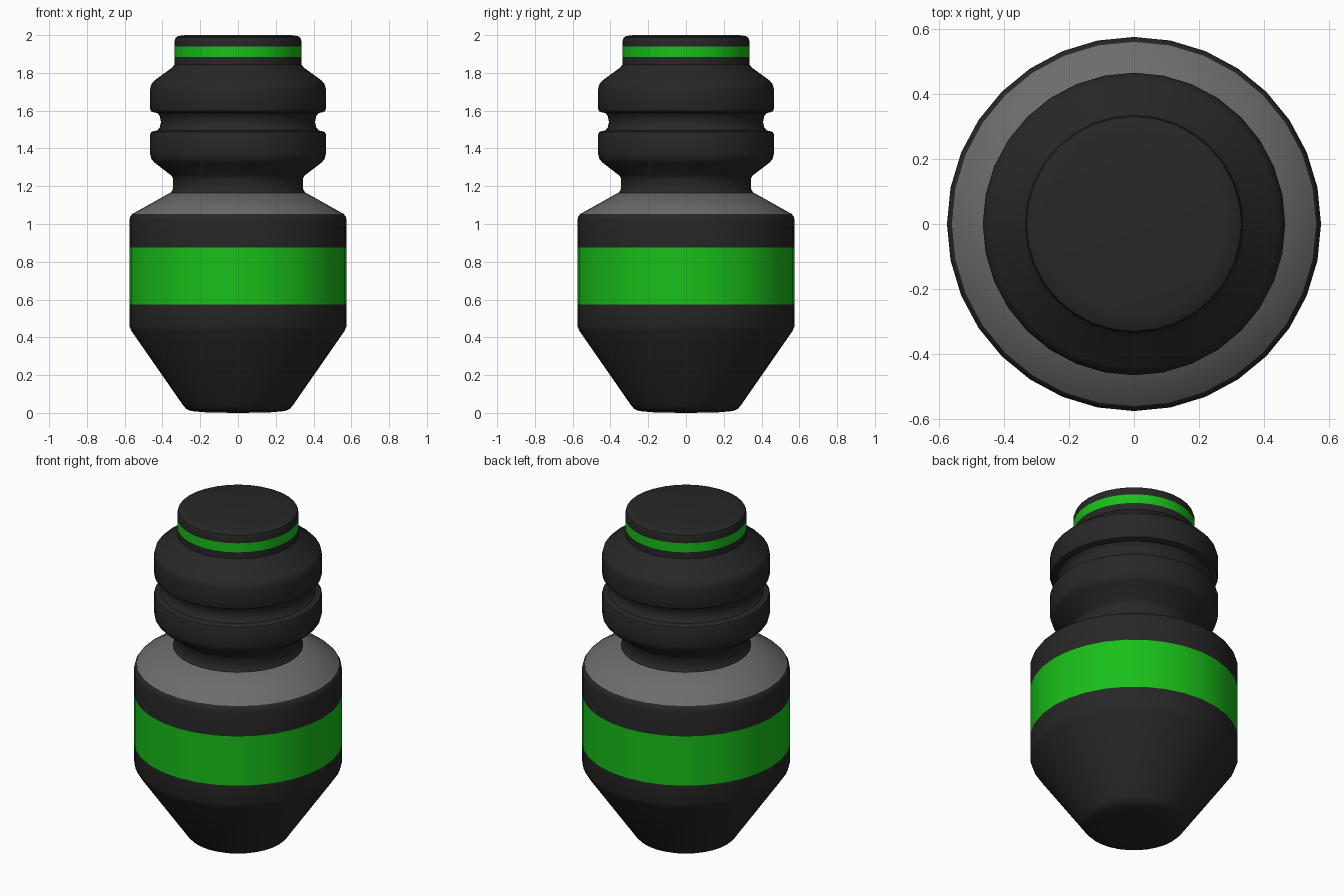
import bpy, bmesh, math

if "Cube" in bpy.data.objects:
    bpy.data.objects.remove(bpy.data.objects["Cube"])

SEGMENTS = 32


def material(name, rgb):
    mat = bpy.data.materials.new(name)
    mat.diffuse_color = (*rgb, 1.0)
    mat.use_nodes = True
    mat.node_tree.nodes["Principled BSDF"].inputs["Base Color"].default_value = mat.diffuse_color
    return mat


BLACK = material("black_rubber", (0.02, 0.02, 0.02))
GREEN = material("green_stripe", (0.01, 0.52, 0.01))
GREY = material("grey_metal", (0.15, 0.15, 0.15))
MATS = [BLACK, GREEN, GREY]


def lathe(name, profile, stripes=()):
    """Spin (radius, z) points about z; stripes are (z_low, z_high, material index)."""
    bm = bmesh.new()
    rings = []
    for r, z in profile:
        if r == 0:
            rings.append([bm.verts.new((0, 0, z))] * SEGMENTS)
        else:
            rings.append([bm.verts.new((r * math.cos(a), r * math.sin(a), z))
                          for a in (2 * math.pi * i / SEGMENTS for i in range(SEGMENTS))])
    for low, high in zip(rings, rings[1:]):
        for i in range(SEGMENTS):
            j = (i + 1) % SEGMENTS
            corners = dict.fromkeys([low[i], low[j], high[j], high[i]])
            face = bm.faces.new(list(corners))
            z = face.calc_center_median().z
            for z0, z1, index in stripes:
                if z0 < z < z1:
                    face.material_index = index
    bmesh.ops.recalc_face_normals(bm, faces=bm.faces)
    mesh = bpy.data.meshes.new(name)
    bm.to_mesh(mesh)
    bm.free()
    for mat in MATS:
        mesh.materials.append(mat)
    obj = bpy.data.objects.new(name, mesh)
    bpy.context.collection.objects.link(obj)
    bpy.ops.object.select_all(action='DESELECT')
    obj.select_set(True)
    bpy.context.view_layer.objects.active = obj
    bpy.ops.object.shade_smooth_by_angle(angle=math.radians(35))
    return obj


# Tapered base, wide barrel with green stripe, grey sloping shoulder;
# closed on top so it is a solid body
lathe("main_body", [
    (0, 0), (0.16, 0.002), (0.25, 0.01), (0.275, 0.022), (0.292, 0.042),
    (0.31, 0.068), (0.565, 0.435), (0.575, 0.46), (0.575, 0.575),
    (0.575, 0.875), (0.575, 1.02), (0.571, 1.038), (0.56, 1.053),
    (0.36, 1.165), (0.0, 1.165),
], [(0.575, 0.875, 1), (1.053, 1.164, 2)])

# Narrow neck, two bulging collars with a groove between, and the cap
lathe("neck_and_cap", [
    (0, 1.16), (0.36, 1.163), (0.347, 1.178), (0.343, 1.2), (0.343, 1.24),
    (0.352, 1.256), (0.442, 1.325), (0.458, 1.343), (0.465, 1.37),
    (0.465, 1.475), (0.46, 1.486), (0.448, 1.491),
    (0.428, 1.495), (0.414, 1.512), (0.408, 1.54), (0.414, 1.572),
    (0.428, 1.588), (0.448, 1.592), (0.46, 1.597), (0.465, 1.61),
    (0.465, 1.715), (0.458, 1.742), (0.442, 1.76), (0.35, 1.827),
    (0.335, 1.845), (0.335, 1.885), (0.335, 1.94), (0.335, 1.972),
    (0.33, 1.987), (0.315, 1.995), (0.28, 2.0), (0, 2.0),
], [(1.885, 1.94, 1)])
